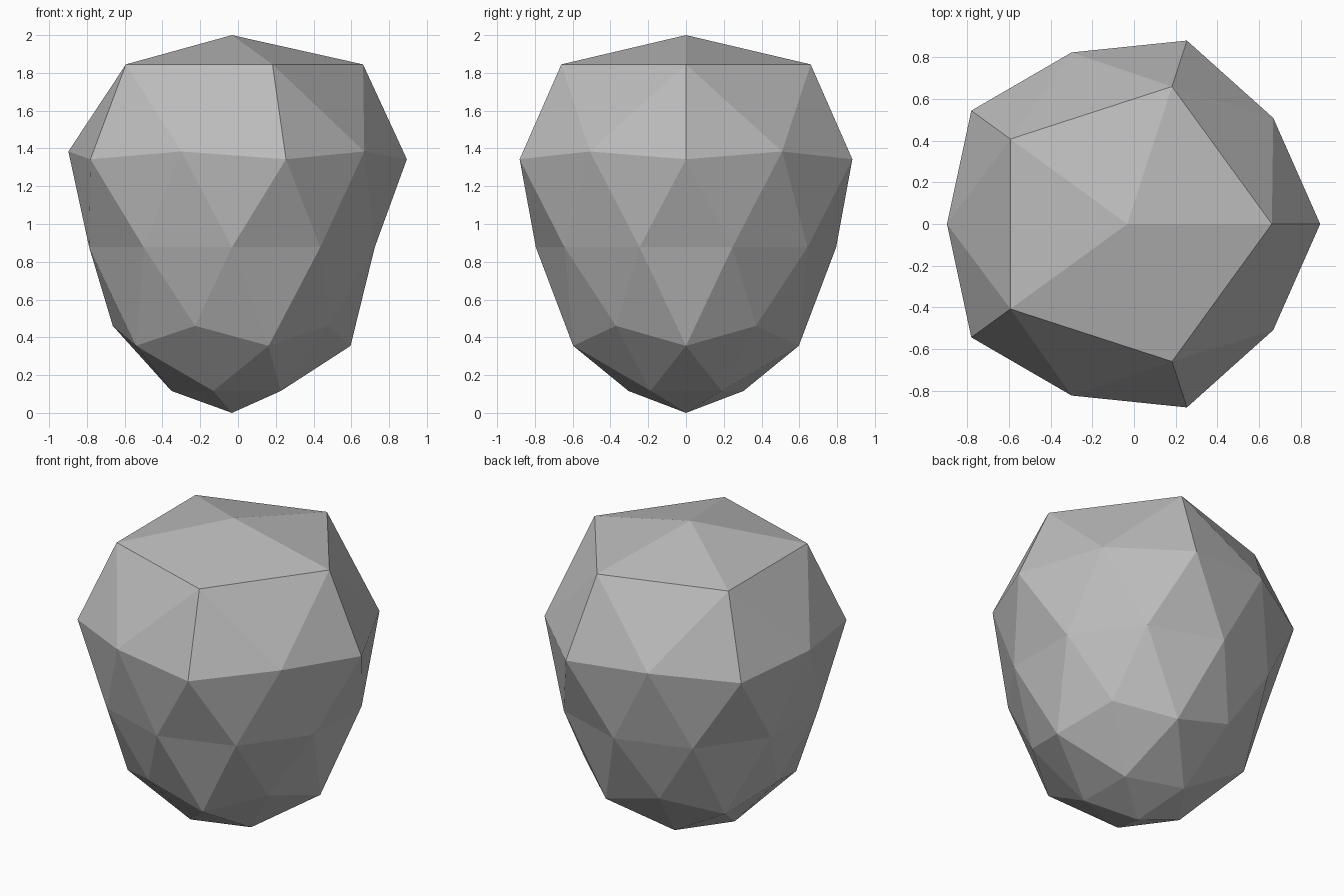
import bpy
import bmesh

# Remove the default object
if "Cube" in bpy.data.objects:
    bpy.data.objects.remove(bpy.data.objects["Cube"], do_unlink=True)

CENTRE_X = -0.032

# Rings of the unit ball: (unit height, new radius, new height)
RINGS = [
    (1.0, 0.0, 2.0),
    (0.851, 0.694, 1.845),
    (0.526, 0.866, 1.384),
    (0.447, 0.926, 1.343),
    (0.0, 0.795, 0.877),
    (-0.447, 0.631, 0.461),
    (-0.526, 0.628, 0.355),
    (-0.851, 0.32, 0.116),
    (-1.0, 0.0, 0.0),
]


def flat_material(name, colour):
    mat = bpy.data.materials.new(name)
    mat.use_nodes = True
    mat.diffuse_color = colour
    mat.node_tree.nodes["Principled BSDF"].inputs["Base Color"].default_value = colour
    return mat


# Faceted stone: a low-poly ball reshaped ring by ring, wide above and narrow below
bm = bmesh.new()
bmesh.ops.create_icosphere(bm, subdivisions=2, radius=1.0)
for v in bm.verts:
    _, radius, height = min(RINGS, key=lambda ring: abs(ring[0] - v.co.z))
    flat = v.co.xy.normalized() * radius if radius else v.co.xy * 0
    v.co = (flat.x + CENTRE_X, flat.y, height)
bmesh.ops.recalc_face_normals(bm, faces=bm.faces)

mesh = bpy.data.meshes.new("stone")
bm.to_mesh(mesh)
bm.free()
mesh.materials.append(flat_material("stone grey", (0.5, 0.5, 0.5, 1.0)))
stone = bpy.data.objects.new("stone", mesh)
bpy.context.collection.objects.link(stone)
